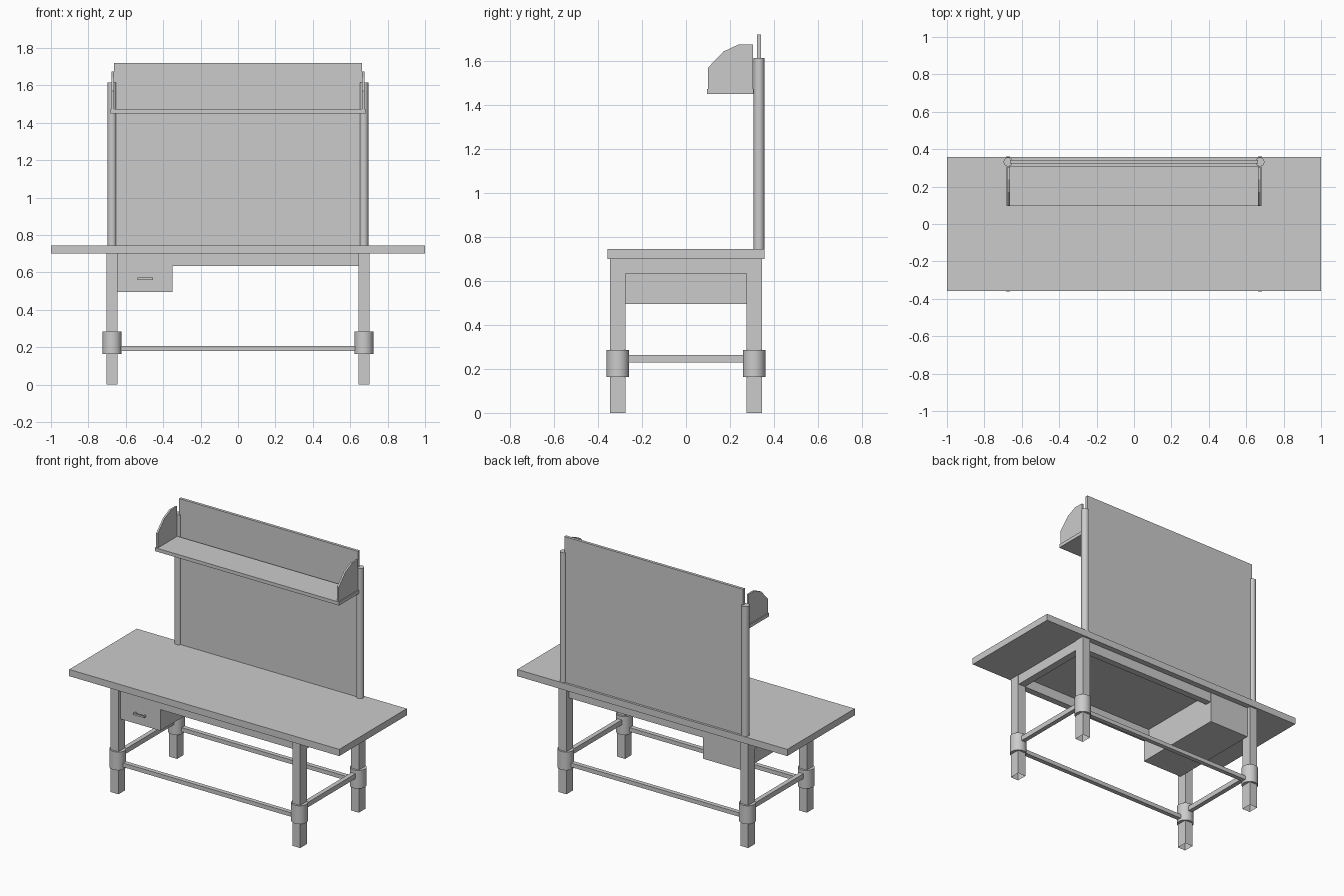
import bpy, bmesh
from math import radians

if "Cube" in bpy.data.objects:
    bpy.data.objects.remove(bpy.data.objects["Cube"])


def add_object(name, bm):
    mesh = bpy.data.meshes.new(name)
    bm.to_mesh(mesh)
    bm.free()
    ob = bpy.data.objects.new(name, mesh)
    bpy.context.collection.objects.link(ob)
    return ob


def box(name, x, y, z, open_bottom=False):
    """Box from (min, max) ranges on each axis."""
    bm = bmesh.new()
    bmesh.ops.create_cube(bm, size=1)
    for v in bm.verts:
        for i, (lo, hi) in enumerate((x, y, z)):
            v.co[i] = hi if v.co[i] > 0 else lo
    if open_bottom:
        bm.normal_update()
        low = [f for f in bm.faces if f.normal.z < -0.5]
        bmesh.ops.delete(bm, geom=low, context='FACES_ONLY')
    return add_object(name, bm)


def cylinder(name, x, y, z, radius, sides=24):
    bpy.ops.mesh.primitive_cylinder_add(vertices=sides, radius=radius, depth=z[1] - z[0],
                                        location=(x, y, (z[0] + z[1]) / 2))
    ob = bpy.context.object
    ob.name = name
    bpy.ops.object.shade_smooth_by_angle(angle=radians(30))
    return ob


def side_profile(name, x, points):
    """Extrude a (y, z) outline along x."""
    bm = bmesh.new()
    face = bm.faces.new([bm.verts.new((x[0], y, z)) for y, z in points])
    new = bmesh.ops.extrude_face_region(bm, geom=[face])['geom']
    bmesh.ops.translate(bm, vec=(x[1] - x[0], 0, 0),
                        verts=[g for g in new if isinstance(g, bmesh.types.BMVert)])
    bmesh.ops.recalc_face_normals(bm, faces=bm.faces)
    return add_object(name, bm)


def span(centre, half):
    return (centre - half, centre + half)


LEG_X, LEG_Y = 0.673, 0.31

# Table top
box("table_top", (-1, 1), (-0.357, 0.357), (0.70, 0.745))

# Legs with round collars
for sx, side in ((-1, "left"), (1, "right")):
    for sy, end in ((-1, "front"), (1, "back")):
        x, y = sx * LEG_X, sy * LEG_Y
        box(f"{end}_{side}_leg", span(x, 0.029), span(y, 0.035), (0, 0.70), True)
        cylinder(f"{end}_{side}_collar", x, y, (0.163, 0.285), 0.051)

# Long rails and stretchers
for sy, end in ((-1, "front"), (1, "back")):
    box(f"{end}_rail", (-0.645, 0.645), span(sy * 0.297, 0.022), (0.635, 0.70))
    box(f"{end}_stretcher", (-0.64, 0.64), span(sy * LEG_Y, 0.015), (0.18, 0.207))

# Side rails and stretchers, posts and shelf ends
END = [(0.305, 1.47), (0.10, 1.47), (0.10, 1.57), (0.17, 1.643),
       (0.238, 1.675), (0.305, 1.675)]
for sx, side in ((-1, "left"), (1, "right")):
    x = sx * LEG_X
    box(f"{side}_rail", span(x, 0.025), (-0.275, 0.275), (0.635, 0.70))
    box(f"{side}_stretcher", span(x, 0.015), (-0.28, 0.28), (0.23, 0.263))
    cylinder(f"{side}_post", x, 0.332, (0.745, 1.615), 0.024)
    side_profile(f"{side}_shelf_end", span(sx * 0.67, 0.006), END)

# Back panel and shelf
box("back_panel", (-0.662, 0.662), (0.323, 0.342), (0.745, 1.72))
box("shelf", (-0.682, 0.682), (0.095, 0.307), (1.45, 1.473))

# Drawer and pull
box("drawer", (-0.645, -0.35), (-0.322, 0.3205), (0.495, 0.70))
box("drawer_handle", (-0.537, -0.455), (-0.343, -0.335), (0.56, 0.572))
for x in (-0.532, -0.46):
    box("drawer_handle_stem", span(x, 0.005), (-0.336, -0.321), (0.56, 0.572))
